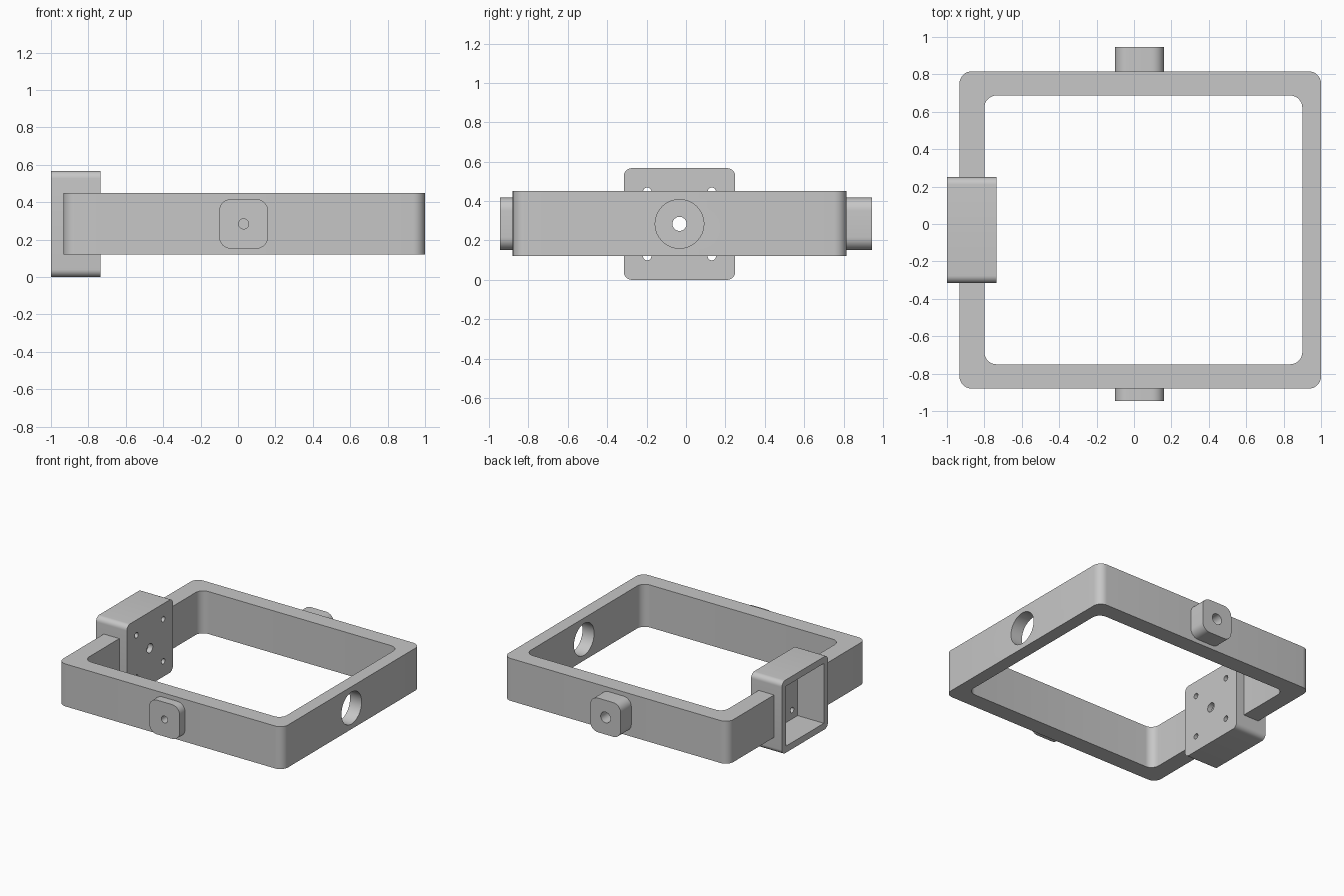
import bpy
import bmesh
from math import cos, sin, pi
from mathutils import Vector

cube = bpy.data.objects.get("Cube")
if cube:
    bpy.data.objects.remove(cube, do_unlink=True)

grey = bpy.data.materials.new("plain grey")
grey.use_nodes = True
COLOUR = (0.57, 0.57, 0.57, 1)
grey.diffuse_color = COLOUR
grey.node_tree.nodes["Principled BSDF"].inputs["Base Color"].default_value = COLOUR


def prism(name, low, high, axis, radius=0.0, steps=8):
    """Box between two corners, with the four edges along one axis rounded."""
    low, high = Vector(low), Vector(high)
    u, v = [i for i in range(3) if i != axis]
    corners = [(high[u], high[v], -1, -1), (low[u], high[v], 1, -1),
               (low[u], low[v], 1, 1), (high[u], low[v], -1, 1)]
    bm = bmesh.new()
    ring = []
    for q, (cu, cv, su, sv) in enumerate(corners):
        for s in range(steps + 1 if radius else 1):
            a = (q + s / steps) * pi / 2
            p = Vector(low)
            p[u] = cu + radius * (su + cos(a)) if radius else cu
            p[v] = cv + radius * (sv + sin(a)) if radius else cv
            # Arcs that meet share their end point
            if not ring or min((p - w.co).length for w in ring) > 0.0005:
                ring.append(bm.verts.new(p))
    face = bm.faces.new(ring)
    top = bmesh.ops.extrude_face_region(bm, geom=[face], use_keep_orig=True)["geom"]
    shift = Vector()
    shift[axis] = high[axis] - low[axis]
    bmesh.ops.translate(bm, verts=[g for g in top if isinstance(g, bmesh.types.BMVert)], vec=shift)
    bmesh.ops.recalc_face_normals(bm, faces=bm.faces)
    mesh = bpy.data.meshes.new(name)
    bm.to_mesh(mesh)
    bm.free()
    mesh.materials.append(grey)
    obj = bpy.data.objects.new(name, mesh)
    bpy.context.collection.objects.link(obj)
    return obj


def drill(name, centre, radius, axis, depth):
    """Round cutter centred on a point."""
    half = Vector((radius, radius, radius))
    half[axis] = depth / 2
    return prism(name, Vector(centre) - half, Vector(centre) + half, axis, radius)


def cut(obj, cutters):
    for c in cutters:
        mod = obj.modifiers.new("cut", "BOOLEAN")
        mod.operation = "DIFFERENCE"
        mod.solver = "EXACT"
        mod.object = c
    bpy.context.view_layer.objects.active = obj
    for mod in list(obj.modifiers):
        bpy.ops.object.modifier_apply(modifier=mod.name)
    for c in cutters:
        bpy.data.objects.remove(c, do_unlink=True)


MID_Y, MID_Z, BOSS_X = -0.033, 0.284, 0.03

# Rectangular frame, with the bearing hole and a gap for the housing
frame = prism("frame", (-0.933, -0.88, 0.12), (1, 0.816, 0.45), 2, 0.065)
cut(frame, [
    prism("opening", (-0.80, -0.75, 0), (0.9, 0.687, 1), 2, 0.065),
    drill("bearing_hole", (0.95, MID_Y, MID_Z), 0.124, 0, 0.4),
    prism("housing_gap", (-1.1, MID_Y - 0.26, 0), (-0.7, MID_Y + 0.26, 1), 0)])

# Motor housing, open on the outside, with a drilled mounting plate
housing = prism("motor_housing", (-1, MID_Y - 0.283, 0), (-0.735, MID_Y + 0.283, 0.567), 0, 0.04)
holes = [drill("screw_hole", (-0.75, MID_Y + sy * 0.164, MID_Z + sz * 0.164), 0.021, 0, 0.2)
         for sy in (-1, 1) for sz in (-1, 1)]
cut(housing, [
    prism("cavity", (-1.2, MID_Y - 0.232, 0.051), (-0.775, MID_Y + 0.232, 0.516), 0),
    drill("shaft_hole", (-0.75, MID_Y, MID_Z), 0.036, 0, 0.2)] + holes)

# Pivot bosses with blind holes
bosses = []
for name, y0, y1, face_y, radius in (("front_boss", -0.946, -0.88, -0.946, 0.027),
                                     ("back_boss", 0.816, 0.946, 0.946, 0.042)):
    boss = prism(name, (BOSS_X - 0.131, y0, MID_Z - 0.133), (BOSS_X + 0.131, y1, MID_Z + 0.133), 1, 0.065)
    cut(boss, [drill("pivot_hole", (BOSS_X, face_y, MID_Z), radius, 1, 0.4)])
    bosses.append(boss)

# Smooth the rounded edges only
bpy.ops.object.select_all(action="DESELECT")
for obj in [frame, housing] + bosses:
    obj.select_set(True)
bpy.context.view_layer.objects.active = frame
bpy.ops.object.shade_smooth_by_angle(angle=pi / 6)
